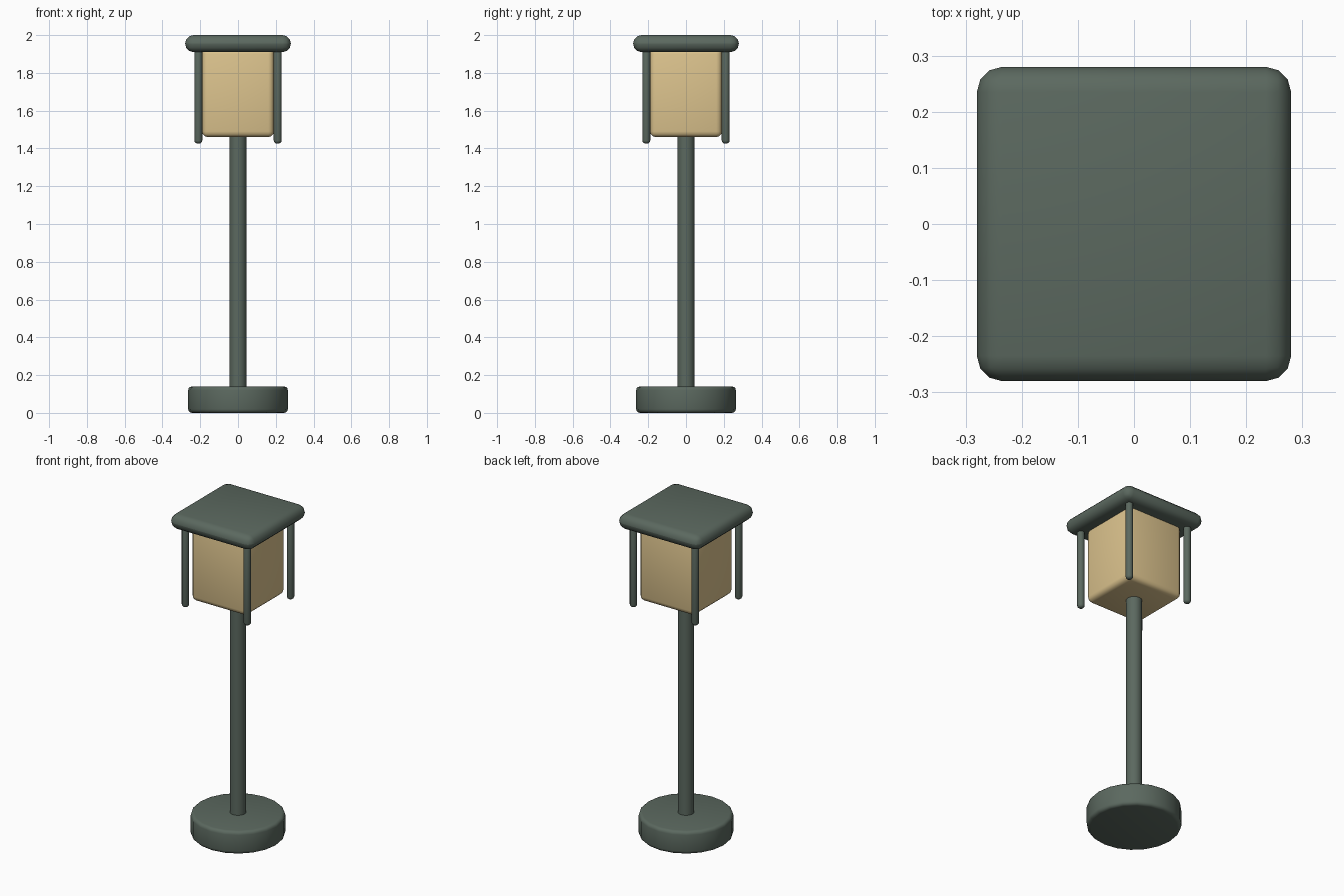
import bpy
import math

if "Cube" in bpy.data.objects:
    bpy.data.objects.remove(bpy.data.objects["Cube"])

GREEN = bpy.data.materials.new("dark_green")
GREEN.diffuse_color = (0.105, 0.14, 0.115, 1)
GREEN.use_nodes = True
GREEN.node_tree.nodes["Principled BSDF"].inputs["Base Color"].default_value = GREEN.diffuse_color
CREAM = bpy.data.materials.new("warm_cream")
CREAM.diffuse_color = (0.72, 0.55, 0.27, 1)
CREAM.use_nodes = True
CREAM.node_tree.nodes["Principled BSDF"].inputs["Base Color"].default_value = CREAM.diffuse_color


def finish(name, mat, bevel, segments):
    ob = bpy.context.object
    ob.name = name
    ob.data.materials.append(mat)
    bpy.ops.object.transform_apply(location=False, rotation=False, scale=True)
    if bevel:
        mod = ob.modifiers.new("bevel", "BEVEL")
        mod.width = bevel
        mod.segments = segments
        mod.limit_method = "ANGLE"
        mod.angle_limit = math.radians(40)
        bpy.ops.object.modifier_apply(modifier=mod.name)
    bpy.ops.object.shade_smooth_by_angle(angle=math.radians(40))
    return ob


def box(name, half, z0, z1, mat, bevel, segments=3, x=0, y=0):
    bpy.ops.mesh.primitive_cube_add(size=1, location=(x, y, (z0 + z1) / 2))
    bpy.context.object.scale = (2 * half, 2 * half, z1 - z0)
    return finish(name, mat, bevel, segments)


def cylinder(name, radius, z0, z1, sides, mat, bevel=0, segments=3, x=0, y=0):
    bpy.ops.mesh.primitive_cylinder_add(vertices=sides, radius=radius, depth=z1 - z0,
                                        location=(x, y, (z0 + z1) / 2))
    return finish(name, mat, bevel, segments)


# Round foot and pole
cylinder("base", 0.264, 0, 0.14, 20, GREEN, 0.02)
cylinder("pole", 0.045, 0.10, 1.50, 16, GREEN)

# Glowing lamp box and overhanging roof slab
box("lamp_box", 0.19, 1.46, 1.93, CREAM, 0.03)
box("roof", 0.28, 1.91, 2.0, GREEN, 0.0449)

# Four thin round-ended corner posts
for sx, side in ((-1, "left"), (1, "right")):
    for sy, end in ((-1, "front"), (1, "back")):
        cylinder(f"{end}_{side}_post", 0.021, 1.426, 1.95, 12, GREEN, 0.016,
                 x=0.21 * sx, y=0.21 * sy)
